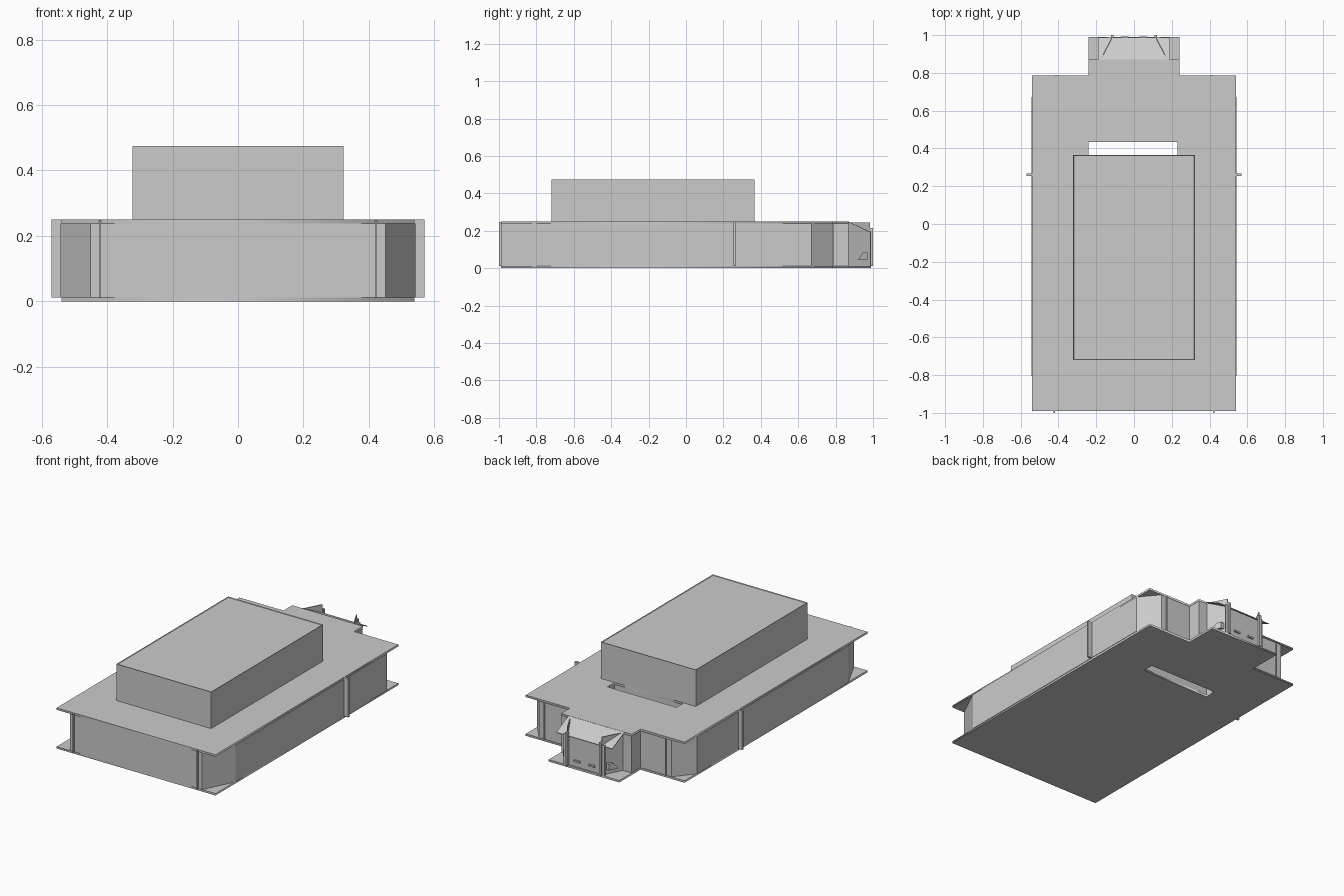
import bpy, bmesh, math
from mathutils import Vector

if "Cube" in bpy.data.objects:
    bpy.data.objects.remove(bpy.data.objects["Cube"])

grey = bpy.data.materials.new("light_grey")
grey.diffuse_color = (0.6, 0.6, 0.6, 1)
grey.use_nodes = True
grey.node_tree.nodes["Principled BSDF"].inputs["Base Color"].default_value = grey.diffuse_color


def add(name, bm):
    bmesh.ops.recalc_face_normals(bm, faces=bm.faces)
    me = bpy.data.meshes.new(name)
    bm.to_mesh(me)
    bm.free()
    me.materials.append(grey)
    ob = bpy.data.objects.new(name, me)
    bpy.context.collection.objects.link(ob)
    return ob


def prism(bm, pts, z0, z1):
    face = bm.faces.new([bm.verts.new((x, y, z0)) for x, y in pts])
    r = bmesh.ops.extrude_face_region(bm, geom=[face])
    vs = [g for g in r["geom"] if isinstance(g, bmesh.types.BMVert)]
    bmesh.ops.translate(bm, verts=vs, vec=(0, 0, z1 - z0))


def rect(x0, x1, y0, y1):
    return [(x0, y0), (x1, y0), (x1, y1), (x0, y1)]


def box(name, x0, x1, y0, y1, z0, z1):
    bm = bmesh.new()
    prism(bm, rect(x0, x1, y0, y1), z0, z1)
    return add(name, bm)


def wall_run(name, pts, z0, z1, t=0.006):
    """Thin wall panels along a path, thickened to its left side."""
    bm = bmesh.new()
    for a, b in zip(pts, pts[1:]):
        a, b = Vector(a), Vector(b)
        d = (b - a).normalized()
        n = Vector((-d.y, d.x)) * t
        prism(bm, [a, b, b + n, a + n], z0, z1)
    return add(name, bm)


def slab(name, loops, z0, z1):
    """Flat plate from an outline and holes."""
    cu = bpy.data.curves.new(name, "CURVE")
    cu.dimensions = "2D"
    cu.fill_mode = "BOTH"
    cu.extrude = (z1 - z0) / 2
    for loop in loops:
        sp = cu.splines.new("POLY")
        sp.points.add(len(loop) - 1)
        for p, (x, y) in zip(sp.points, loop):
            p.co = (x, y, 0, 1)
        sp.use_cyclic_u = True
    tmp = bpy.data.objects.new(name + "_curve", cu)
    bpy.context.collection.objects.link(tmp)
    bpy.context.view_layer.update()
    bm = bmesh.new()
    bm.from_mesh(tmp.to_mesh())
    tmp.to_mesh_clear()
    bpy.data.objects.remove(tmp)
    bmesh.ops.remove_doubles(bm, verts=bm.verts, dist=1e-5)
    bmesh.ops.translate(bm, verts=bm.verts, vec=(0, 0, (z0 + z1) / 2))
    return add(name, bm)


def outline(porch_end):
    half = [(0.54, -0.99), (0.54, 0.785), (0.24, 0.785), (0.24, porch_end)]
    return half + [(-x, y) for x, y in reversed(half)]


F, R, TOP = 0.012, 0.238, 0.25   # floor top, roof underside, roof top

# Floor and roof plates, both pierced by the stair slot
slot = rect(-0.24, 0.23, 0.365, 0.435)
slab("floor_slab", [outline(0.99), slot], 0, F)
slab("roof_slab", [outline(0.87), slot], R, TOP)

# Shaft walls around the slot
wall_run("slot_shaft", slot[::-1] + [slot[3]], F, R, 0.004)

# Outer walls with clipped corners, and the entrance bay
half = [(0.42, -0.99), (0.45, -0.99), (0.543, -0.8), (0.543, 0.67),
        (0.45, 0.783), (0.238, 0.783), (0.238, 0.87), (0.18, 0.87)]
wall_run("outer_walls", [(-x, y) for x, y in reversed(half)] + half, F, R)
bay = [(0.18, 0.87), (0.12, 0.985)]
wall_run("entrance_side_right", bay, F, 0.245)
wall_run("entrance_side_left", [(-x, y) for x, y in reversed(bay)], F, 0.245)
wall_run("entrance_front", [(0.12, 0.98), (-0.12, 0.98)], F, 0.19)

# Sloping canopy over the entrance
bm = bmesh.new()
prism(bm, rect(-0.19, 0.19, 0.87, 0.988), 0, 0.004)
for v in bm.verts:
    v.co.z += 0.245 - (v.co.y - 0.87) / 0.118 * 0.056
add("entrance_canopy", bm)

# Posts and fins, mirrored left and right
for side, s in (("left", -1), ("right", 1)):
    def mbox(name, x0, x1, *rest):
        xs = sorted((s * x0, s * x1))
        return box(f"{name}_{side}", xs[0], xs[1], *rest)
    mbox("side_fin", 0.54, 0.57, 0.255, 0.268, F, TOP)
    mbox("front_fin", 0.418, 0.425, -1.0, -0.985, F, 0.248)
    mbox("back_fin", 0.41, 0.416, 0.78, 0.79, F, R)
    mbox("entrance_post", 0.108, 0.122, 0.984, 1.0, F, 0.215)
    mbox("entrance_post_flange", 0.12, 0.14, 0.984, 0.99, F, 0.2)
    mbox("door_handle", 0.03, 0.07, 0.982, 0.992, 0.045, 0.055)
    # Small wedge fixture on the slanted entrance wall
    bm = bmesh.new()
    prism(bm, [(0.92, 0.045), (0.97, 0.045), (0.97, 0.083), (0.945, 0.083)], 0, 0.02)
    for v in bm.verts:
        y, z, d = v.co
        v.co = (s * (0.155 - (y - 0.945) * 0.52 + d - 0.005), y, z)
    add("wedge_fixture_" + side, bm)

# Upper storey with a shallow rim around its roof
bm = bmesh.new()
prism(bm, rect(-0.322, 0.322, -0.72, 0.365), TOP - 0.002, 0.475)
bm.normal_update()
bmesh.ops.recalc_face_normals(bm, faces=bm.faces)
top = max(bm.faces, key=lambda f: f.calc_center_median().z)
bmesh.ops.inset_region(bm, faces=[top], thickness=0.005)
bmesh.ops.translate(bm, verts=top.verts, vec=(0, 0, -0.004))
add("upper_storey", bm)
